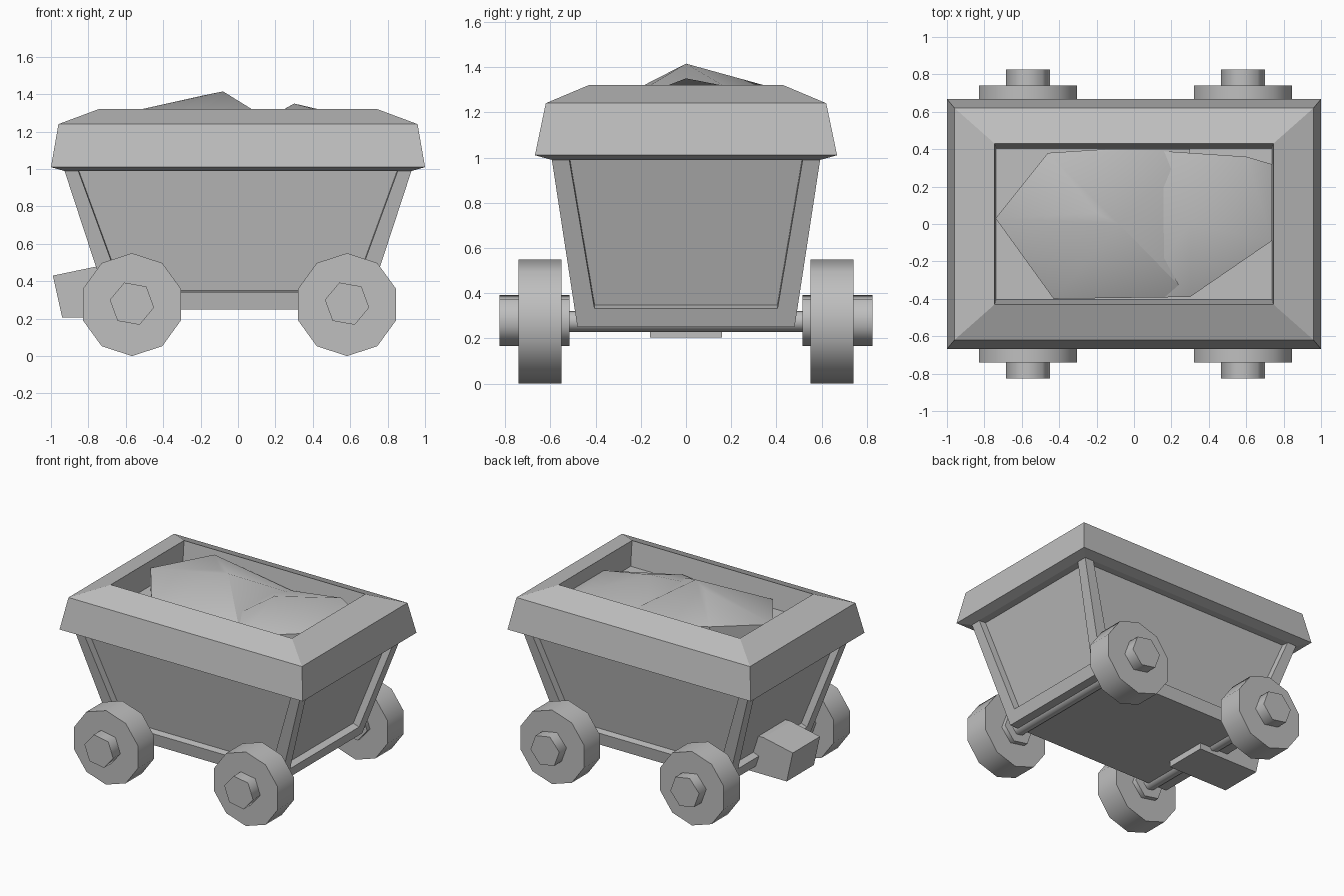
import bpy, bmesh, math

cube = bpy.data.objects.get("Cube")
if cube:
    bpy.data.objects.remove(cube, do_unlink=True)

GREY = (0.52, 0.52, 0.52, 1)
mat = bpy.data.materials.new("plain grey")
mat.use_nodes = True
mat.diffuse_color = GREY
mat.node_tree.nodes["Principled BSDF"].inputs["Base Color"].default_value = GREY


def finish(name, bm, smooth=None):
    """Turn a bmesh into a named object, smooth below an angle if given."""
    bmesh.ops.recalc_face_normals(bm, faces=bm.faces)
    mesh = bpy.data.meshes.new(name)
    bm.to_mesh(mesh)
    bm.free()
    mesh.materials.append(mat)
    obj = bpy.data.objects.new(name, mesh)
    bpy.context.collection.objects.link(obj)
    if smooth:
        bpy.ops.object.select_all(action='DESELECT')
        obj.select_set(True)
        bpy.context.view_layer.objects.active = obj
        bpy.ops.object.shade_smooth_by_angle(angle=math.radians(smooth))
    return obj


def loft(bm, rings):
    """Join rectangles given as (half x, half y, z) and close both ends."""
    loops = [[bm.verts.new((sx * hx, sy * hy, z))
              for sx, sy in ((-1, -1), (1, -1), (1, 1), (-1, 1))]
             for hx, hy, z in rings]
    sides = []
    for low, high in zip(loops, loops[1:]):
        for i in range(4):
            j = (i + 1) % 4
            sides.append(bm.faces.new((low[i], low[j], high[j], high[i])))
    bm.faces.new(loops[0][::-1])
    bm.faces.new(loops[-1])
    return sides


def prism(name, outline, y0, y1, smooth=None):
    """Extrude an x-z outline along y."""
    bm = bmesh.new()
    face = bm.faces.new([bm.verts.new((x, y0, z)) for x, z in outline])
    ext = bmesh.ops.extrude_face_region(bm, geom=[face], use_keep_orig=True)
    verts = [g for g in ext["geom"] if isinstance(g, bmesh.types.BMVert)]
    bmesh.ops.translate(bm, verts=verts, vec=(0, y1 - y0, 0))
    return finish(name, bm, smooth)


def ngon(x, z, radius, sides, turn):
    angles = [math.radians(turn) + math.tau * i / sides for i in range(sides)]
    return [(x + radius * math.cos(a), z + radius * math.sin(a)) for a in angles]


def lump(name, points, floor):
    """Faceted mound: hull of the points and their shadows on the floor."""
    bm = bmesh.new()
    for x, y, z in points:
        bm.verts.new((x, y, z))
        bm.verts.new((x, y, floor))
    hull = bmesh.ops.convex_hull(bm, input=bm.verts)
    inside = [g for g in hull["geom_interior"] if isinstance(g, bmesh.types.BMVert)]
    bmesh.ops.delete(bm, geom=inside, context='VERTS')
    return finish(name, bm, 38)


# Tapered tub with a recessed panel on each side
bm = bmesh.new()
panels = loft(bm, [(0.685, 0.48, 0.25), (0.97, 0.613, 1.12)])
bmesh.ops.recalc_face_normals(bm, faces=bm.faces)
bmesh.ops.inset_individual(bm, faces=panels, thickness=0.115, depth=0)
bmesh.ops.inset_individual(bm, faces=panels, thickness=0.001, depth=-0.05)
finish("tub", bm)

# Heavy rim around the opening
bm = bmesh.new()
loft(bm, [(0.8, 0.48, 0.99), (0.93, 0.595, 0.99), (1.0, 0.668, 1.01),
          (0.96, 0.62, 1.24), (0.745, 0.43, 1.32), (0.738, 0.405, 1.14)])
finish("rim", bm)

# Mounds of ore filling the opening
lump("ore_left", [(-0.74, 0.03, 1.27), (-0.43, -0.4, 1.21), (0.3, -0.39, 1.18),
                  (0.3, 0.4, 1.18), (-0.15, 0.4, 1.25), (-0.46, 0.38, 1.31),
                  (-0.2, 0.06, 1.39), (-0.08, 0, 1.415)], 1.12)
lump("ore_right", [(0.0, -0.39, 1.17), (0.3, -0.39, 1.2), (0.737, -0.09, 1.23),
                   (0.737, 0.32, 1.23), (0.6, 0.36, 1.28), (0.0, 0.4, 1.18),
                   (0.3, 0, 1.35)], 1.12)

# Coupling block under one end
prism("coupling", [(-0.94, 0.205), (-0.45, 0.205), (-0.45, 0.48),
                   (-0.75, 0.48), (-0.99, 0.43)], -0.16, 0.16)

# Axles, wheels and hubs
AXLE_Z = 0.275
for end, x in (("left", 0.583), ("right", -0.567)):
    prism(end + "_axle", ngon(x, AXLE_Z, 0.05, 6, -10), -0.55, 0.55, 65)
    for side, s in (("front", -1), ("back", 1)):
        name = f"{side}_{end}"
        prism(name + "_wheel", ngon(x, AXLE_Z, 0.275, 10, 90), s * 0.55, s * 0.74, 65)
        prism(name + "_hub", ngon(x, AXLE_Z + 0.005, 0.12, 6, -10), s * 0.515, s * 0.825, 65)
